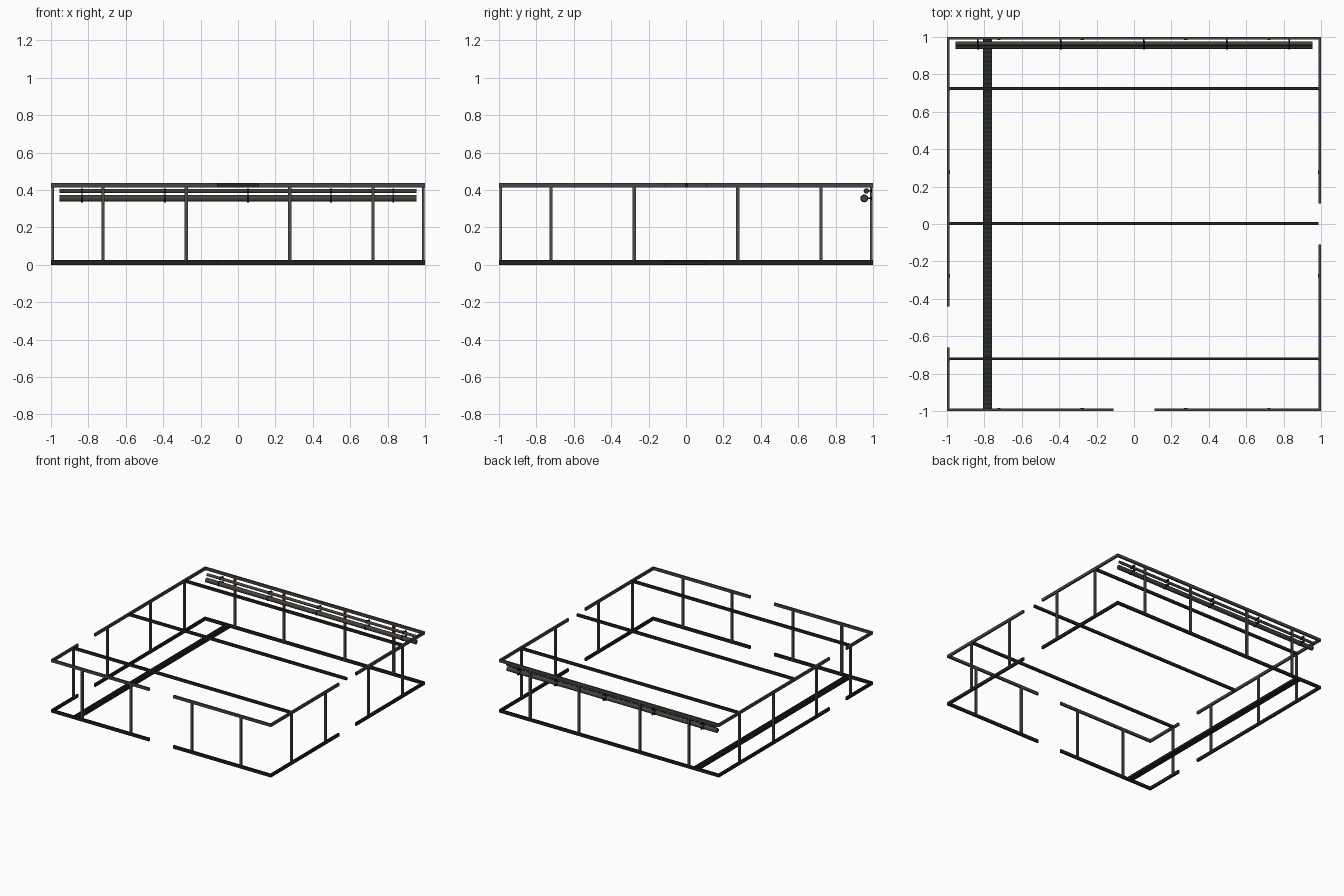
import bpy, bmesh, math
from mathutils import Matrix

if "Cube" in bpy.data.objects:
    bpy.data.objects.remove(bpy.data.objects["Cube"])


def material(name, rgb):
    m = bpy.data.materials.new(name)
    m.diffuse_color = (*rgb, 1)
    m.use_nodes = True
    m.node_tree.nodes["Principled BSDF"].inputs["Base Color"].default_value = m.diffuse_color
    return m


RAIL = material("rail_grey", (0.062, 0.060, 0.054))
POST = material("post_grey", (0.072, 0.072, 0.070))
TRACK = material("track_black", (0.014, 0.014, 0.016))
BEAM = material("beam_black", (0.014, 0.018, 0.016))
SLAT = material("grate_green_grey", (0.030, 0.037, 0.032))
PIPE = material("pipe_brown_grey", (0.062, 0.052, 0.043))
CLAMP = material("clamp_black", (0.006, 0.006, 0.006))


def add_box(bm, x0, x1, y0, y1, z0, z1):
    mat = (Matrix.Translation(((x0 + x1) / 2, (y0 + y1) / 2, (z0 + z1) / 2))
           @ Matrix.Diagonal((x1 - x0, y1 - y0, z1 - z0, 1)))
    bmesh.ops.create_cube(bm, size=1, matrix=mat)


def add_cyl(bm, centre, r, length, axis, sides=24):
    rot = Matrix.Rotation(math.pi / 2, 4, 'Y' if axis == 'X' else 'X')
    bmesh.ops.create_cone(bm, cap_ends=True, segments=sides, radius1=r, radius2=r,
                          depth=length, matrix=Matrix.Translation(centre) @ rot)


def finish(bm, name, mat, smooth=False):
    me = bpy.data.meshes.new(name)
    bm.to_mesh(me)
    bm.free()
    ob = bpy.data.objects.new(name, me)
    bpy.context.collection.objects.link(ob)
    me.materials.append(mat)
    if smooth:
        bpy.ops.object.select_all(action='DESELECT')
        ob.select_set(True)
        bpy.context.view_layer.objects.active = ob
        bpy.ops.object.shade_smooth_by_angle()
    return ob


T = 0.014            # wall thickness
I = 1 - T            # inner face of the walls
TOP = 0.437
POSTS = (-0.722, -0.277, 0.277, 0.722)

# each wall: name, runs along x?, outer side, solid spans (doorways left open)
WALLS = [
    ("front", True, -1, [(-1, -0.11), (0.11, 1)]),
    ("back", True, 1, [(-1, 1)]),
    ("right", False, 1, [(-I, -0.11), (0.11, I)]),
    ("left", False, -1, [(-I, -0.66), (-0.44, I)]),
]


def wall_box(bm, along_x, side, a, b, inner, outer, z0, z1):
    d0, d1 = sorted((side * inner, side * outer))
    if along_x:
        add_box(bm, a, b, d0, d1, z0, z1)
    else:
        add_box(bm, d0, d1, a, b, z0, z1)


# wall rails, floor tracks and posts
for name, along_x, side, spans in WALLS:
    top, low, post = bmesh.new(), bmesh.new(), bmesh.new()
    for a, b in spans:
        wall_box(top, along_x, side, a, b, I, 1, 0.414, TOP)
        wall_box(low, along_x, side, a, b, I, 1, 0, 0.025)
    for p in POSTS:
        wall_box(post, along_x, side, p - 0.009, p + 0.009, I - 0.002, 0.998, 0.02, 0.42)
    finish(top, name + "_top_rail", RAIL)
    finish(low, name + "_floor_track", TRACK)
    finish(post, name + "_posts", POST)

# cross beams at the ceiling
bm = bmesh.new()
for y in (-0.72, 0.003, 0.725):
    add_box(bm, -I, I, y - 0.0075, y + 0.0075, 0.414, 0.436)
finish(bm, "ceiling_beams", BEAM)

# floor drain: tray with side rails, and a slatted grate on top
DX = -0.783
bm = bmesh.new()
add_box(bm, DX - 0.024, DX + 0.024, -I, I, 0.001, 0.012)
for s in (-1, 1):
    add_box(bm, DX + s * 0.022 - 0.003, DX + s * 0.022 + 0.003, -I, I, 0.012, 0.02)
finish(bm, "drain_tray", BEAM)
bm = bmesh.new()
N = 84
for i in range(N):
    y = -0.975 + 1.95 * i / (N - 1)
    add_box(bm, DX - 0.019, DX + 0.019, y - 0.004, y + 0.004, 0.012, 0.019)
finish(bm, "drain_grate", SLAT)

# two pipes along the back wall with clamps and stand-off rods
for name, y, z, r in (("large_pipe", 0.953, 0.355, 0.018), ("small_pipe", 0.964, 0.395, 0.011)):
    bm = bmesh.new()
    add_cyl(bm, (0, y, z), r, 1.908, 'X')
    finish(bm, name, PIPE, True)
    bm = bmesh.new()
    for x in (-0.835, -0.391, 0.053, 0.497, 0.83):
        add_cyl(bm, (x, y, z), r + 0.003, 0.010, 'X')
        y0, y1 = y + r, 0.993
        add_cyl(bm, (x, (y0 + y1) / 2, z), 0.004, y1 - y0, 'Y', 10)
        add_cyl(bm, (x, 0.992, z), 0.009, 0.006, 'Y', 12)
    finish(bm, name + "_clamps", CLAMP, True)
